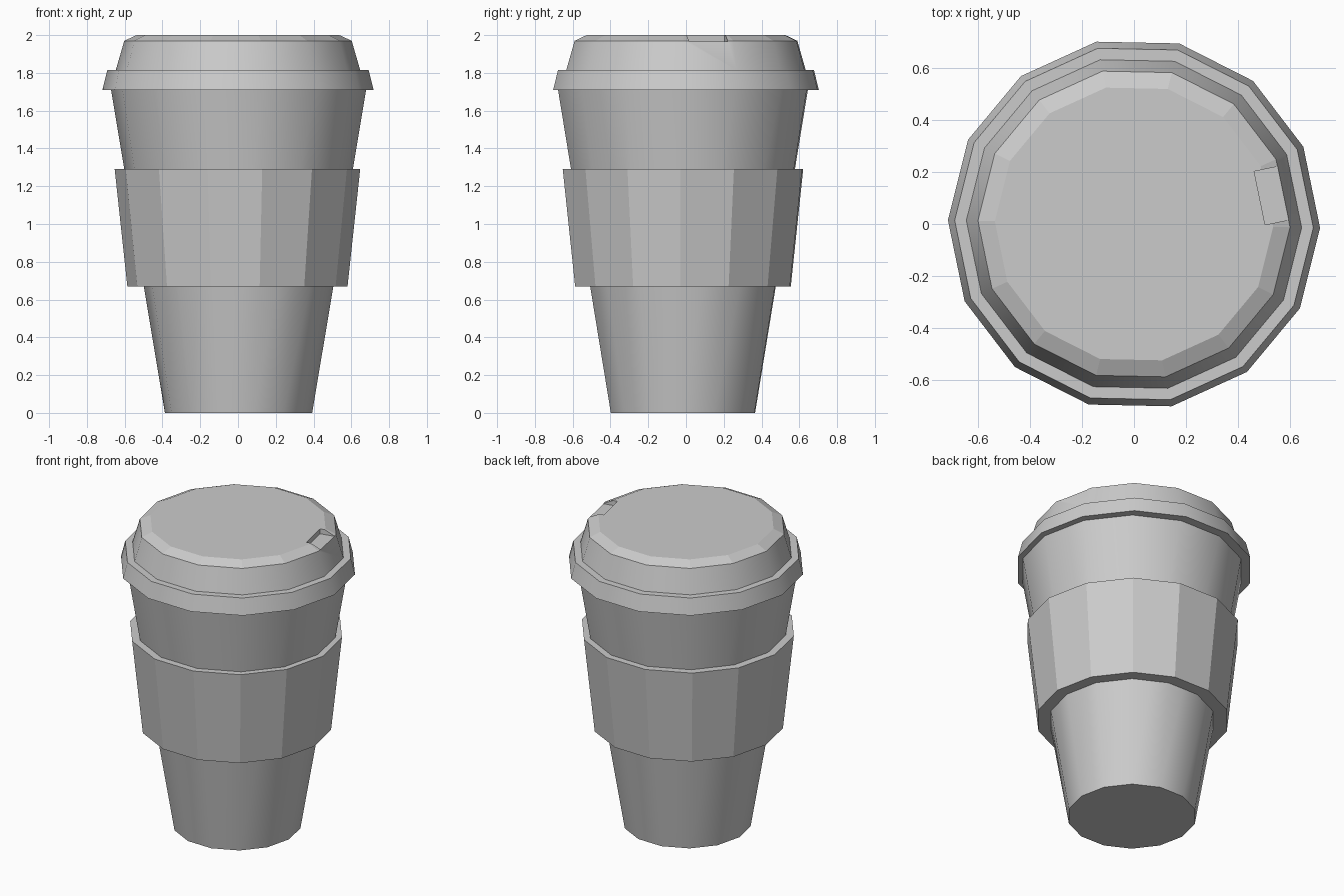
import bpy, bmesh
from math import sin, cos, pi, radians

if "Cube" in bpy.data.objects:
    bpy.data.objects.remove(bpy.data.objects["Cube"])

SIDES = 14
TURN = radians(-1.2)


def lathe(name, profile, smooth=True, closed=False, centre=(0, 0)):
    """Spin (radius, z) points; cap the ends, or join them if closed."""
    bm = bmesh.new()
    rings = []
    for r, z in profile:
        rings.append([bm.verts.new((centre[0] + r * cos(TURN + 2 * pi * i / SIDES),
                                    centre[1] + r * sin(TURN + 2 * pi * i / SIDES), z))
                      for i in range(SIDES)])
    pairs = list(zip(rings, rings[1:]))
    if closed:
        pairs.append((rings[-1], rings[0]))
    else:
        bm.faces.new(rings[0][::-1])
        bm.faces.new(rings[-1])
    for a, b in pairs:
        for i in range(SIDES):
            j = (i + 1) % SIDES
            bm.faces.new((a[i], a[j], b[j], b[i]))
    bmesh.ops.recalc_face_normals(bm, faces=bm.faces)
    mesh = bpy.data.meshes.new(name)
    bm.to_mesh(mesh)
    bm.free()
    obj = bpy.data.objects.new(name, mesh)
    bpy.context.collection.objects.link(obj)
    if smooth:
        bpy.ops.object.select_all(action='DESELECT')
        obj.select_set(True)
        bpy.context.view_layer.objects.active = obj
        bpy.ops.object.shade_smooth_by_angle(angle=radians(30))
        for p in mesh.polygons:
            if abs(p.normal.z) > 0.8:
                p.use_smooth = False
    return obj


# Tapered cup body
CUP = (0.003, -0.016)
lathe("cup_body", [(0.39, 0), (0.677, 1.72)], centre=CUP)

# Faceted heat sleeve around the cup
lathe("sleeve", [(0.49, 0.67), (0.583, 0.67), (0.65, 1.29), (0.59, 1.29)],
      smooth=False, closed=True, centre=(-0.003, -0.016))

# Lid with rim, raised wall and chamfered top
lid = lathe("lid", [(0.66, 1.71), (0.718, 1.71), (0.692, 1.815), (0.647, 1.815),
                    (0.602, 1.97), (0.537, 2.0)])

# Drinking notch cut into the lid's top edge
a = TURN + pi / SIDES
x0, x1 = 0.495, 0.70
z0, z1 = 1.967, 2.1
xm = (x0 + x1) / 2
bpy.ops.mesh.primitive_cube_add(size=1, location=(xm * cos(a), xm * sin(a), (z0 + z1) / 2),
                                rotation=(0, 0, a))
cutter = bpy.context.object
cutter.name = "notch_cutter"
cutter.scale = (x1 - x0, 0.21, z1 - z0)
cutter.hide_render = True
cutter.display_type = 'WIRE'
cut = lid.modifiers.new("notch", 'BOOLEAN')
cut.operation = 'DIFFERENCE'
cut.solver = 'EXACT'
cut.object = cutter
